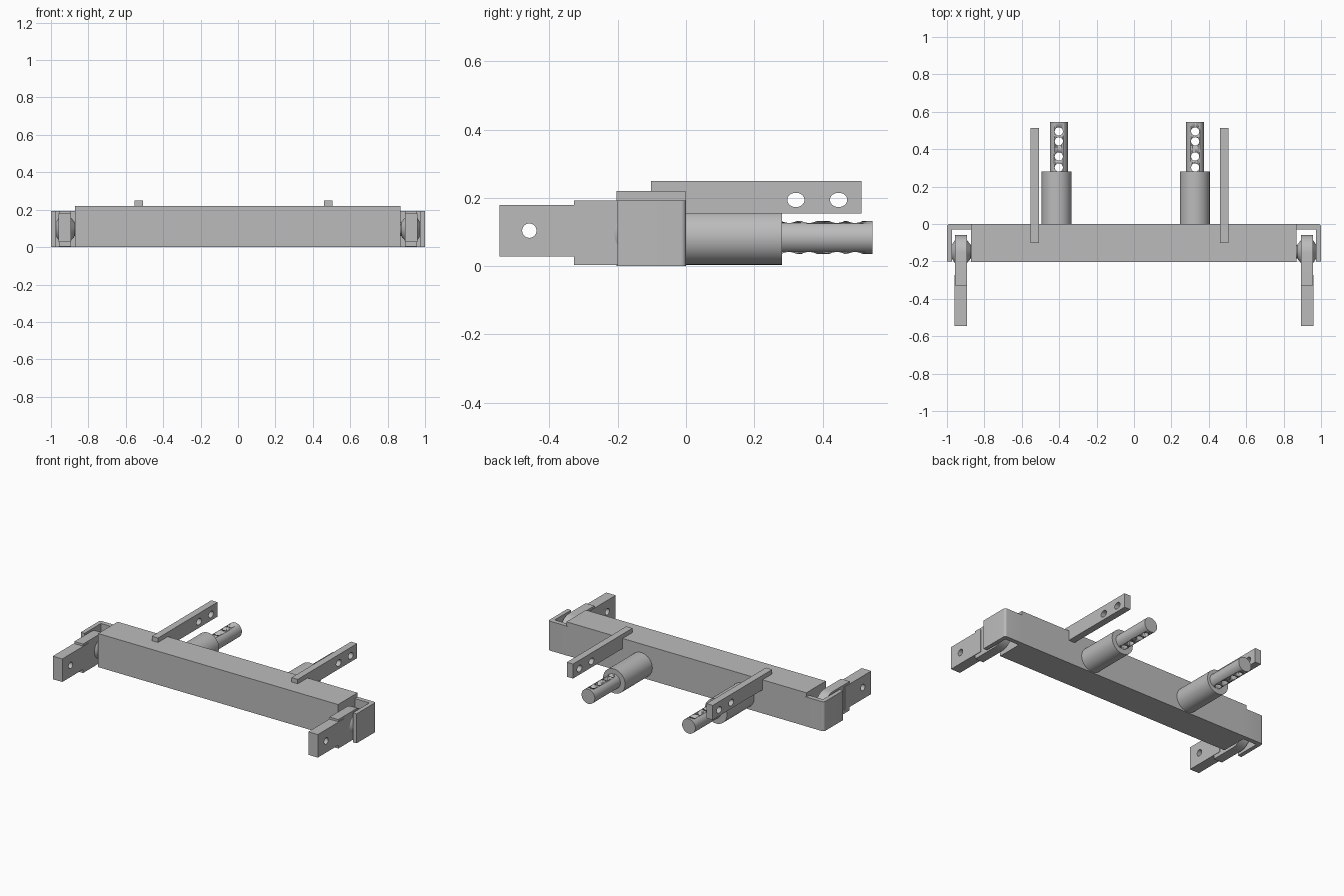
import bpy, bmesh, math
from mathutils import Matrix

if "Cube" in bpy.data.objects:
    bpy.data.objects.remove(bpy.data.objects["Cube"])

grey = bpy.data.materials.new("plain grey")
grey.diffuse_color = (0.5, 0.5, 0.5, 1)
grey.use_nodes = True
grey.node_tree.nodes["Principled BSDF"].inputs["Base Color"].default_value = grey.diffuse_color


def finish(name, bm, smooth=False):
    bmesh.ops.recalc_face_normals(bm, faces=bm.faces)
    me = bpy.data.meshes.new(name)
    bm.to_mesh(me)
    bm.free()
    me.materials.append(grey)
    ob = bpy.data.objects.new(name, me)
    bpy.context.collection.objects.link(ob)
    if smooth:
        activate(ob)
        bpy.ops.object.shade_smooth_by_angle(angle=math.radians(30))
    return ob


def activate(ob):
    bpy.ops.object.select_all(action='DESELECT')
    ob.select_set(True)
    bpy.context.view_layer.objects.active = ob


def prism(name, pts, vec, smooth=False):
    """Closed outline of 3D points swept along vec."""
    bm = bmesh.new()
    face = bm.faces.new([bm.verts.new(p) for p in pts])
    ext = bmesh.ops.extrude_face_region(bm, geom=[face])
    bmesh.ops.translate(bm, vec=vec, verts=[v for v in ext["geom"] if isinstance(v, bmesh.types.BMVert)])
    return finish(name, bm, smooth)


def box(name, x0, x1, y0, y1, z0, z1):
    return prism(name, [(x0, y0, z0), (x1, y0, z0), (x1, y1, z0), (x0, y1, z0)], (0, 0, z1 - z0))


def cylinder(name, centre, length, r1, r2=None, axis='Y', scale=(1, 1, 1), seg=40):
    bm = bmesh.new()
    rot = {'X': Matrix.Rotation(math.pi / 2, 4, 'Y'),
           'Y': Matrix.Rotation(-math.pi / 2, 4, 'X'),
           'Z': Matrix()}[axis]
    bmesh.ops.create_cone(bm, cap_ends=True, segments=seg, radius1=r1,
                          radius2=r1 if r2 is None else r2, depth=length,
                          matrix=Matrix.Translation(centre) @ Matrix.Diagonal((*scale, 1)) @ rot)
    return finish(name, bm, True)


def drill(ob, cutters):
    for c in cutters:
        m = ob.modifiers.new("hole", 'BOOLEAN')
        m.operation, m.solver, m.object = 'DIFFERENCE', 'EXACT', c
        activate(ob)
        bpy.ops.object.modifier_apply(modifier=m.name)
        bpy.data.objects.remove(c)


# main beam
box("main_beam", -0.872, 0.868, -0.203, -0.001, 0, 0.22)

for s, side in ((-1, "left"), (1, "right")):
    # end bracket: back plate and outer plate with a rounded outer corner
    corner = [(0.985 + 0.015 * math.cos(a), -0.015 + 0.015 * math.sin(a))
              for a in (i * math.pi / 12 for i in range(7))]
    outline = [(0.86, -0.03), (0.973, -0.03), (0.973, -0.2), (1.0, -0.2)] + corner + [(0.86, 0)]
    prism(side + "_end_bracket", [(s * x, y, 0) for x, y in outline], (0, 0, 0.193), True)

    # knuckle with a rounded back end, turning on the pin
    arc = [(-0.154 + 0.095 * math.cos(a), 0.098 + 0.095 * math.sin(a))
           for a in (-math.pi / 2 + i * math.pi / 20 for i in range(21))]
    prof = [(-0.328, 0.193), (-0.328, 0.003)] + arc
    prism(side + "_knuckle", [(s * 0.894, y, z) for y, z in prof], (s * 0.063, 0, 0), True)

    # drawbar arm plate with a cross hole
    arm = box(side + "_arm", s * 0.892, s * 0.961, -0.546, -0.272, 0.028, 0.179)
    drill(arm, [cylinder("cutter", (s * 0.926, -0.459, 0.104), 0.3, 0.021, axis='X')])

    # pivot pin and its tapered collars
    cylinder(side + "_pin", (s * 0.922, -0.148, 0.096), 0.112, 0.036, axis='X')
    cylinder(side + "_inner_collar", (s * 0.884, -0.148, 0.096), 0.022,
             *((0.037, 0.064) if s > 0 else (0.064, 0.037)), axis='X')
    cylinder(side + "_outer_collar", (s * 0.965, -0.148, 0.096), 0.018,
             *((0.064, 0.037) if s > 0 else (0.037, 0.064)), axis='X')

# sleeves and drilled rods
for side, xs, xr in (("left", -0.414, -0.402), ("right", 0.325, 0.327)):
    cylinder(side + "_sleeve", (xs, 0.13, 0.084), 0.302, 0.08)
    rod = cylinder(side + "_rod", (xr, 0.402, 0.084), 0.288, 0.048)
    drill(rod, [cylinder("cutter", (xr, y, 0.084), 0.3, 0.022, axis='Z', seg=24)
                for y in (0.302, 0.361, 0.442, 0.495)])

# flat top bars with oval cross holes
for side, x in (("left", -0.531), ("right", 0.482)):
    bar = box(side + "_top_bar", x - 0.0225, x + 0.0225, -0.102, 0.514, 0.154, 0.249)
    drill(bar, [cylinder("cutter", (x, y, 0.194), 0.3, 0.021, axis='X', scale=(1, 1.2, 1))
                for y in (0.322, 0.447)])
